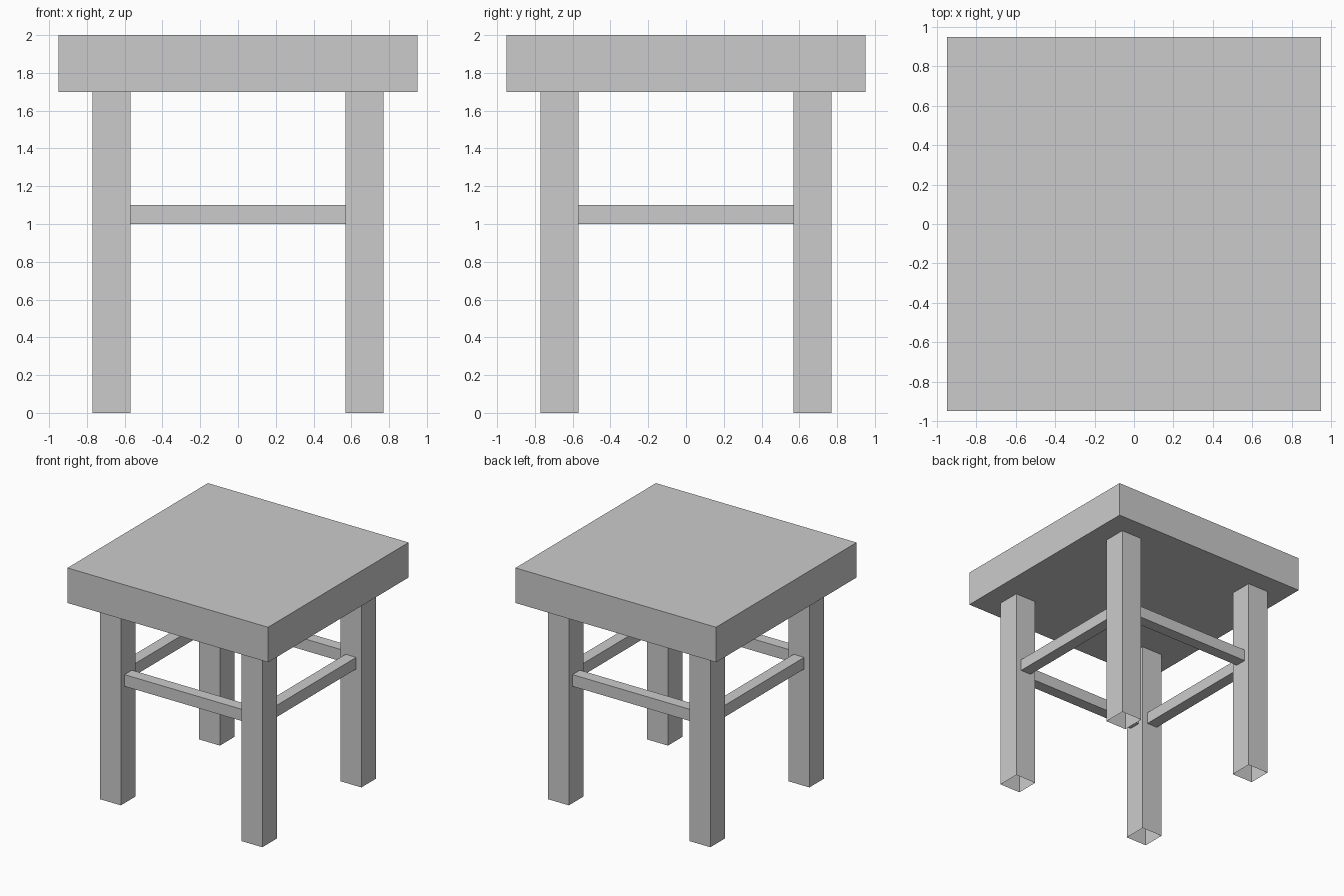
import bpy, bmesh
from mathutils import Matrix, Vector

if "Cube" in bpy.data.objects:
    bpy.data.objects.remove(bpy.data.objects["Cube"])


def box(name, centre, size, open_axis=None):
    """Box part; open_axis drops the two end caps across that axis."""
    bm = bmesh.new()
    bmesh.ops.create_cube(bm, size=1)
    if open_axis is not None:
        bm.normal_update()
        caps = [f for f in bm.faces if abs(f.normal[open_axis]) > 0.9]
        bmesh.ops.delete(bm, geom=caps, context='FACES_ONLY')
    bmesh.ops.transform(
        bm, verts=bm.verts,
        matrix=Matrix.Translation(centre) @ Matrix.Diagonal(Vector(size).to_4d()))
    mesh = bpy.data.meshes.new(name)
    bm.to_mesh(mesh)
    bm.free()
    obj = bpy.data.objects.new(name, mesh)
    bpy.context.collection.objects.link(obj)
    return obj


LEG = 0.67        # leg centre distance from the middle
LEG_W = 0.20
SEAT_Z = 1.70     # underside of the seat
RAIL_W = 0.10
RAIL_Z = 1.05
RAIL_LEN = 2 * LEG - LEG_W

# Thick square seat
box("seat", (0, 0, (SEAT_Z + 2) / 2), (1.9, 1.9, 2 - SEAT_Z))

# Four hollow legs, open at the ends
for y, depth in ((-LEG, "front"), (LEG, "back")):
    for x, side in ((-LEG, "left"), (LEG, "right")):
        box(f"{depth}_{side}_leg", (x, y, SEAT_Z / 2),
            (LEG_W, LEG_W, SEAT_Z), open_axis=2)

# Rails butting between the legs
for s, depth, side in ((-1, "front", "left"), (1, "back", "right")):
    box(f"{depth}_rail", (0, s * LEG, RAIL_Z),
        (RAIL_LEN, RAIL_W, RAIL_W), open_axis=0)
    box(f"{side}_rail", (s * LEG, 0, RAIL_Z),
        (RAIL_W, RAIL_LEN, RAIL_W), open_axis=1)
